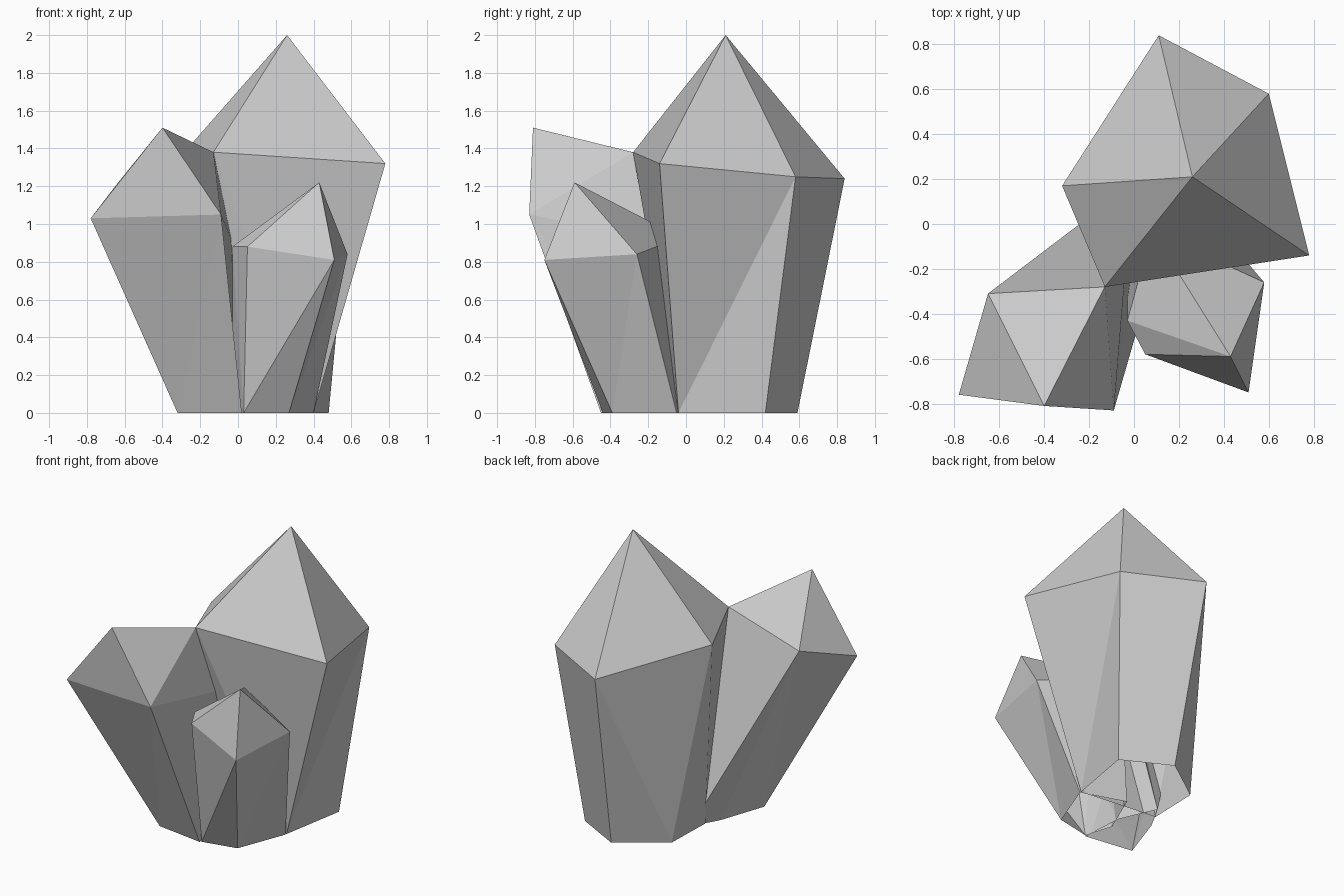
import bpy
import bmesh

if "Cube" in bpy.data.objects:
    bpy.data.objects.remove(bpy.data.objects["Cube"], do_unlink=True)

# Single flat stone colour
stone = bpy.data.materials.new("crystal grey")
stone.use_nodes = True
grey = (0.6, 0.6, 0.6, 1)
stone.diffuse_color = grey
stone.node_tree.nodes["Principled BSDF"].inputs["Base Color"].default_value = grey


def crystal(name, tip, shoulder, foot, lean, flatten=None):
    """Five-sided crystal with an open bottom.

    Both rings run counter-clockwise. lean holds one letter per side: 'n' folds
    it from the next shoulder corner, 't' from this one.
    flatten turns the cap ridge at that shoulder corner.
    """
    bm = bmesh.new()
    apex = bm.verts.new(tip)
    top = [bm.verts.new(p) for p in shoulder]
    base = [bm.verts.new((x, y, 0)) for x, y in foot]
    for i, fold in enumerate(lean):
        j = (i + 1) % len(top)
        bm.faces.new((top[i], top[j], apex))
        if fold == "n":
            sides = (base[i], base[j], top[j]), (base[i], top[j], top[i])
        else:
            sides = (base[i], base[j], top[i]), (base[j], top[j], top[i])
        for tri in sides:
            bm.faces.new(tri)
    if flatten is not None:
        ridge = bm.edges.get((apex, top[flatten]))
        bmesh.utils.edge_rotate(ridge, True)
    bmesh.ops.recalc_face_normals(bm, faces=bm.faces)
    # The open shell must face outward, away from its axis
    axis = sum((v.co for v in top), apex.co * 0) / len(top)
    if sum(f.normal.dot(f.calc_center_median() - axis) for f in bm.faces) < 0:
        bmesh.ops.reverse_faces(bm, faces=bm.faces)
    mesh = bpy.data.meshes.new(name)
    bm.to_mesh(mesh)
    bm.free()
    mesh.materials.append(stone)
    obj = bpy.data.objects.new(name, mesh)
    bpy.context.collection.objects.link(obj)


# Tall crystal at the back
crystal(
    "tall_crystal", (0.26, 0.21, 2.0),
    [(0.78, -0.14, 1.32), (0.6, 0.58, 1.25), (0.11, 0.84, 1.24),
     (-0.32, 0.17, 1.34), (-0.13, -0.28, 1.38)],
    [(0.4, -0.04), (0.48, 0.42), (0.16, 0.59), (-0.15, 0.37), (-0.16, 0.02)],
    "ntttt")

# Medium crystal leaning to the right
crystal(
    "medium_crystal", (-0.4, -0.81, 1.51),
    [(-0.78, -0.76, 1.03), (-0.09, -0.83, 1.05), (-0.03, -0.1, 0.91),
     (-0.13, -0.28, 1.38), (-0.65, -0.31, 1.2)],
    [(-0.32, -0.4), (0.02, -0.45), (0.0, -0.15), (-0.11, 0.1), (-0.21, -0.08)],
    "nttnt", flatten=2)

# Small crystal leaning to the front left
crystal(
    "small_crystal", (0.43, -0.59, 1.22),
    [(0.05, -0.58, 0.88), (0.51, -0.75, 0.81), (0.58, -0.26, 0.84),
     (0.08, -0.03, 0.93), (-0.03, -0.43, 0.88)],
    [(0.03, -0.44), (0.27, -0.39), (0.4, -0.05), (0.1, 0.05), (-0.03, -0.25)],
    "nnntt")
